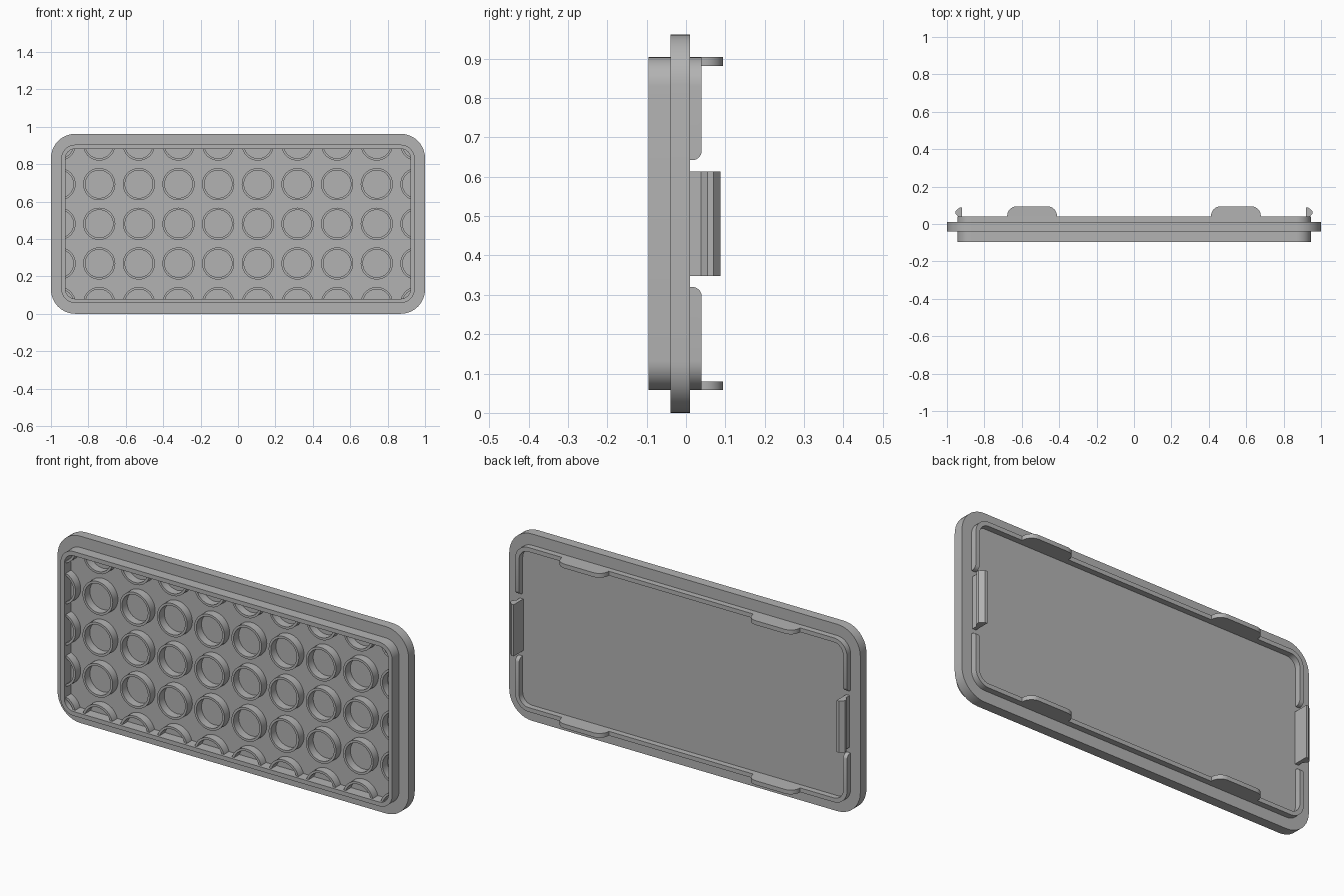
import bpy, bmesh, math
from mathutils import Vector

if "Cube" in bpy.data.objects:
    bpy.data.objects.remove(bpy.data.objects["Cube"])

grey = bpy.data.materials.new("plain grey")
grey.use_nodes = True
grey.diffuse_color = (0.45, 0.45, 0.45, 1)
grey.node_tree.nodes["Principled BSDF"].inputs["Base Color"].default_value = (0.45, 0.45, 0.45, 1)

MID = 0.481                    # height of the panel centre
FRONT, BACK = -0.04, 0.01      # faces of the panel
HALF_W, HALF_H = 0.945, 0.423  # outside of the raised rims
WALL = 0.022


def finish(bm, name):
    bmesh.ops.recalc_face_normals(bm, faces=bm.faces)
    mesh = bpy.data.meshes.new(name)
    bm.to_mesh(mesh)
    bm.free()
    mesh.materials.append(grey)
    obj = bpy.data.objects.new(name, mesh)
    bpy.context.collection.objects.link(obj)
    bpy.ops.object.select_all(action="DESELECT")
    obj.select_set(True)
    bpy.context.view_layer.objects.active = obj
    bpy.ops.object.shade_smooth_by_angle(angle=math.radians(30))
    return obj


def rounded(hw, hh, r, steps=10):
    """Rounded rectangle in x and z about the panel centre."""
    pts = []
    for q, (sx, sz) in enumerate([(1, 1), (-1, 1), (-1, -1), (1, -1)]):
        for i in range(steps + 1):
            a = math.pi / 2 * (q + i / steps)
            pts.append((sx * (hw - r) + r * math.cos(a), MID + sz * (hh - r) + r * math.sin(a)))
    return pts


def circle(cx, cz, r, n=40):
    return [(cx + r * math.cos(math.tau * i / n), cz + r * math.sin(math.tau * i / n)) for i in range(n)]


def prism(bm, pts, offset):
    """Closed solid from a 3D outline and an extrusion vector."""
    a = [bm.verts.new(p) for p in pts]
    b = [bm.verts.new(Vector(p) + Vector(offset)) for p in pts]
    bm.faces.new(a)
    bm.faces.new(b[::-1])
    for i in range(len(a)):
        j = (i + 1) % len(a)
        bm.faces.new((a[i], a[j], b[j], b[i]))


def ring(bm, outer, inner, y0, y1):
    """Hollow wall between two matching outlines."""
    loops = [[bm.verts.new((x, y, z)) for x, z in pts]
             for pts, y in ((outer, y0), (outer, y1), (inner, y1), (inner, y0))]
    n = len(outer)
    for k in range(4):
        p, q = loops[k], loops[(k + 1) % 4]
        for i in range(n):
            j = (i + 1) % n
            bm.faces.new((p[i], p[j], q[j], q[i]))


def trim(bm, point, normal):
    """Remove everything beyond a plane and cap the cut."""
    bmesh.ops.bisect_plane(bm, geom=bm.verts[:] + bm.edges[:] + bm.faces[:],
                           plane_co=point, plane_no=normal, clear_outer=True)
    bmesh.ops.holes_fill(bm, edges=[e for e in bm.edges if e.is_boundary], sides=0)


rim_outer = rounded(HALF_W, HALF_H, 0.075)
rim_inner = rounded(HALF_W - WALL, HALF_H - WALL, 0.053)

# Main panel
bm = bmesh.new()
prism(bm, [(x, FRONT, z) for x, z in rounded(1, MID, 0.13)], (0, BACK - FRONT, 0))
finish(bm, "panel")

# Front rim
bm = bmesh.new()
ring(bm, rim_outer, rim_inner, -0.095, FRONT)
finish(bm, "front_rim")

# Front tubes, cut off where they meet the rim
PITCH = 0.212
for row in range(-2, 3):
    for col in range(10):
        x, z = (col - 4.5) * PITCH, MID + row * PITCH
        bm = bmesh.new()
        ring(bm, circle(x, z, 0.086), circle(x, z, 0.074), -0.082, FRONT)
        if col in (0, 9):
            s = 1 if col else -1
            trim(bm, (s * (HALF_W - WALL + 0.002), 0, 0), (s, 0, 0))
        if abs(row) == 2:
            s = row // 2
            trim(bm, (0, 0, MID + s * (HALF_H - WALL + 0.002)), (0, 0, s))
        finish(bm, f"tube_{row + 3}_{col + 1}")

# Back lip halves, with rounded ends beside the side clips
LIP_TOP, END_R, GAP = 0.04, 0.025, 0.161
for name, s in (("upper_lip", 1), ("lower_lip", -1)):
    bm = bmesh.new()
    ring(bm, rim_outer, rim_inner, BACK, LIP_TOP)
    centre = Vector((0, LIP_TOP - END_R, MID + s * (GAP + END_R)))
    for i in range(6):
        a = math.pi / 2 * i / 6
        normal = Vector((0, math.sin(a), -s * math.cos(a)))
        trim(bm, centre + normal * END_R, normal)
    finish(bm, name)

# Long-edge tabs with rounded shoulders
TAB_HALF, TAB_TOP, TAB_R = 0.133, 0.094, 0.05
arc = [math.pi / 2 * i / 8 for i in range(9)]
right_side = [(TAB_HALF - TAB_R + TAB_R * math.cos(a), TAB_TOP - TAB_R + TAB_R * math.sin(a)) for a in arc]
tab = [(TAB_HALF, BACK)] + right_side + [(-x, y) for x, y in right_side[::-1]] + [(-TAB_HALF, BACK)]
for level, sz in (("upper", 1), ("lower", -1)):
    for side, sx in (("left", 1), ("right", -1)):
        bm = bmesh.new()
        prism(bm, [(sx * 0.545 + x, y, MID + sz * HALF_H) for x, y in tab], (0, 0, -sz * WALL))
        finish(bm, f"{level}_{side}_tab")

# Short-edge snap clips with an outward barb
clip = [(0.92, BACK), (0.939, BACK), (0.939, 0.038), (0.954, 0.055),
        (0.954, 0.07), (0.932, 0.088), (0.92, 0.088)]
for side, s in (("left", 1), ("right", -1)):
    bm = bmesh.new()
    prism(bm, [(s * x, y, MID - 0.133) for x, y in clip], (0, 0, 0.266))
    finish(bm, f"{side}_clip")
